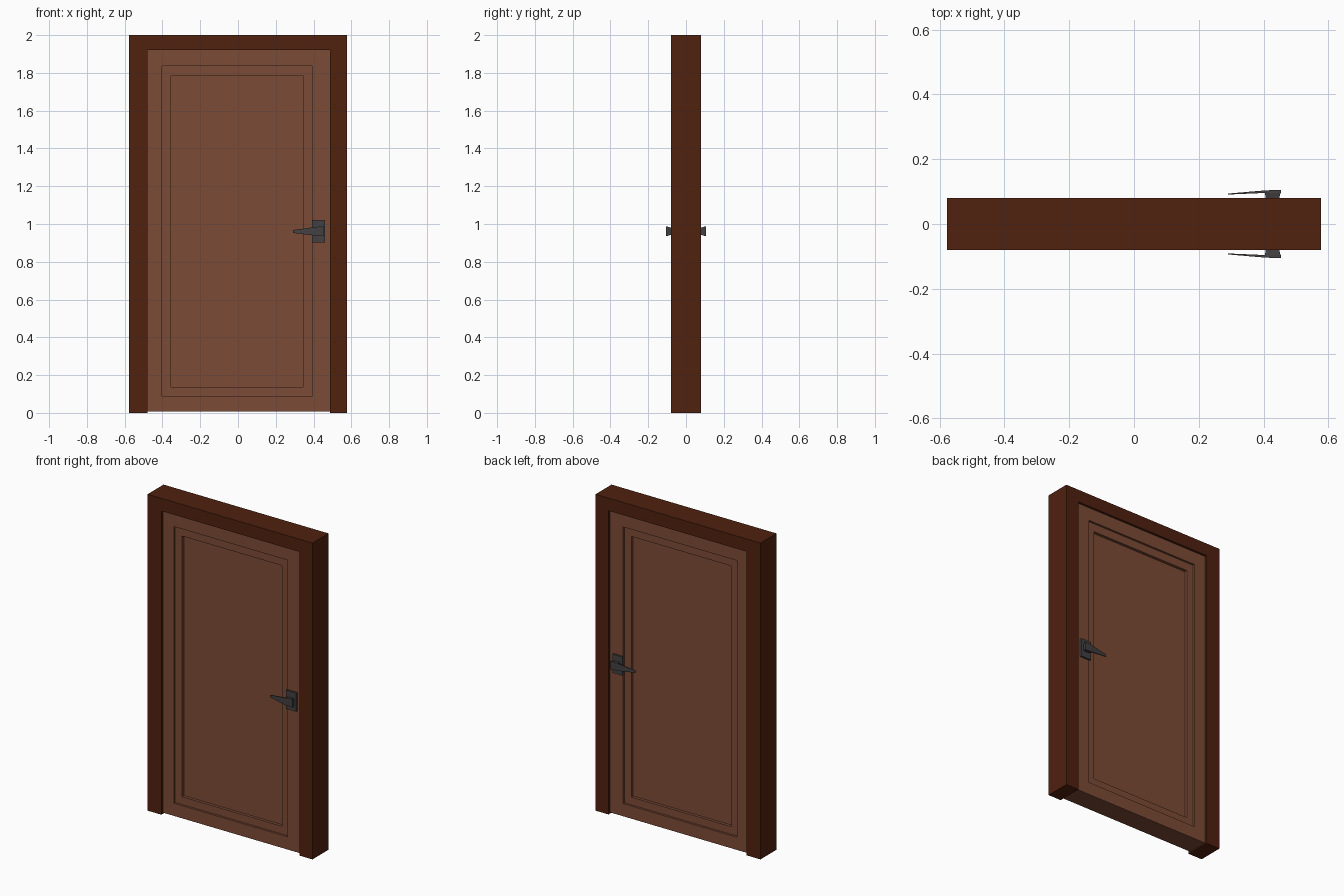
import bpy, bmesh

if "Cube" in bpy.data.objects:
    bpy.data.objects.remove(bpy.data.objects["Cube"])


def material(name, color):
    m = bpy.data.materials.new(name)
    m.diffuse_color = (*color, 1)
    m.use_nodes = True
    m.node_tree.nodes["Principled BSDF"].inputs["Base Color"].default_value = m.diffuse_color
    return m


dark_wood = material("dark wood", (0.080, 0.0150, 0.0045))
door_wood = material("door wood", (0.200, 0.070, 0.037))
metal = material("dark metal", (0.056, 0.051, 0.053))


def loft(name, rings, mat):
    """Join a stack of equal-length point rings and cap both ends."""
    bm = bmesh.new()
    loops = [[bm.verts.new(p) for p in ring] for ring in rings]
    n = len(loops[0])
    for a, b in zip(loops, loops[1:]):
        for i in range(n):
            j = (i + 1) % n
            bm.faces.new((a[i], a[j], b[j], b[i]))
    bm.faces.new(loops[0])
    bm.faces.new(loops[-1])
    bmesh.ops.recalc_face_normals(bm, faces=bm.faces)
    me = bpy.data.meshes.new(name)
    bm.to_mesh(me)
    bm.free()
    me.materials.append(mat)
    ob = bpy.data.objects.new(name, me)
    bpy.context.collection.objects.link(ob)
    return ob


def rect_xz(x0, x1, z0, z1, y):
    return [(x0, y, z0), (x1, y, z0), (x1, y, z1), (x0, y, z1)]


def rect_yz(y0, y1, z0, z1, x):
    return [(x, y0, z0), (x, y1, z0), (x, y1, z1), (x, y0, z1)]


# Frame: inverted U profile extruded through the wall depth
W, IN_L, IN_R, TOP, D = 0.577, -0.48, 0.486, 1.92, 0.08
outline = [(-W, 0), (IN_L, 0), (IN_L, TOP), (IN_R, TOP),
           (IN_R, 0), (W, 0), (W, 2), (-W, 2)]
loft("door_frame", [[(x, y, z) for x, z in outline] for y in (-D, D)], dark_wood)

# Door leaf: two straight recessed steps on both faces
FACE, STEP1, STEP2 = 0.066, 0.053, 0.035
slab = (IN_L, IN_R, 0.008, TOP)
outer = (-0.402, 0.393, 0.088, 1.837)
inner = (-0.354, 0.345, 0.137, 1.785)
half = [(inner, STEP2), (inner, STEP1), (outer, STEP1), (outer, FACE), (slab, FACE)]
rings = [rect_xz(*r, -y) for r, y in half] + [rect_xz(*r, y) for r, y in reversed(half)]
loft("door_leaf", rings, door_wood)

# Handles on both sides: plate, flared stem and tapering lever
for side, s in (("front", -1), ("back", 1)):
    loft(side + "_handle_plate",
         [rect_xz(0.391, 0.461, 0.902, 1.02, s * y) for y in (0.06, 0.078)], metal)
    loft(side + "_handle_stem",
         [rect_xz(0.408, 0.446, 0.944, 0.98, s * 0.07),
          rect_xz(0.404, 0.453, 0.938, 0.985, s * 0.099)], metal)
    loft(side + "_handle_lever",
         [rect_yz(s * 0.091, s * 0.094, 0.953, 0.968, 0.29),
          rect_yz(s * 0.096, s * 0.104, 0.938, 0.984, 0.408),
          rect_yz(s * 0.096, s * 0.105, 0.936, 0.988, 0.454)], metal)
